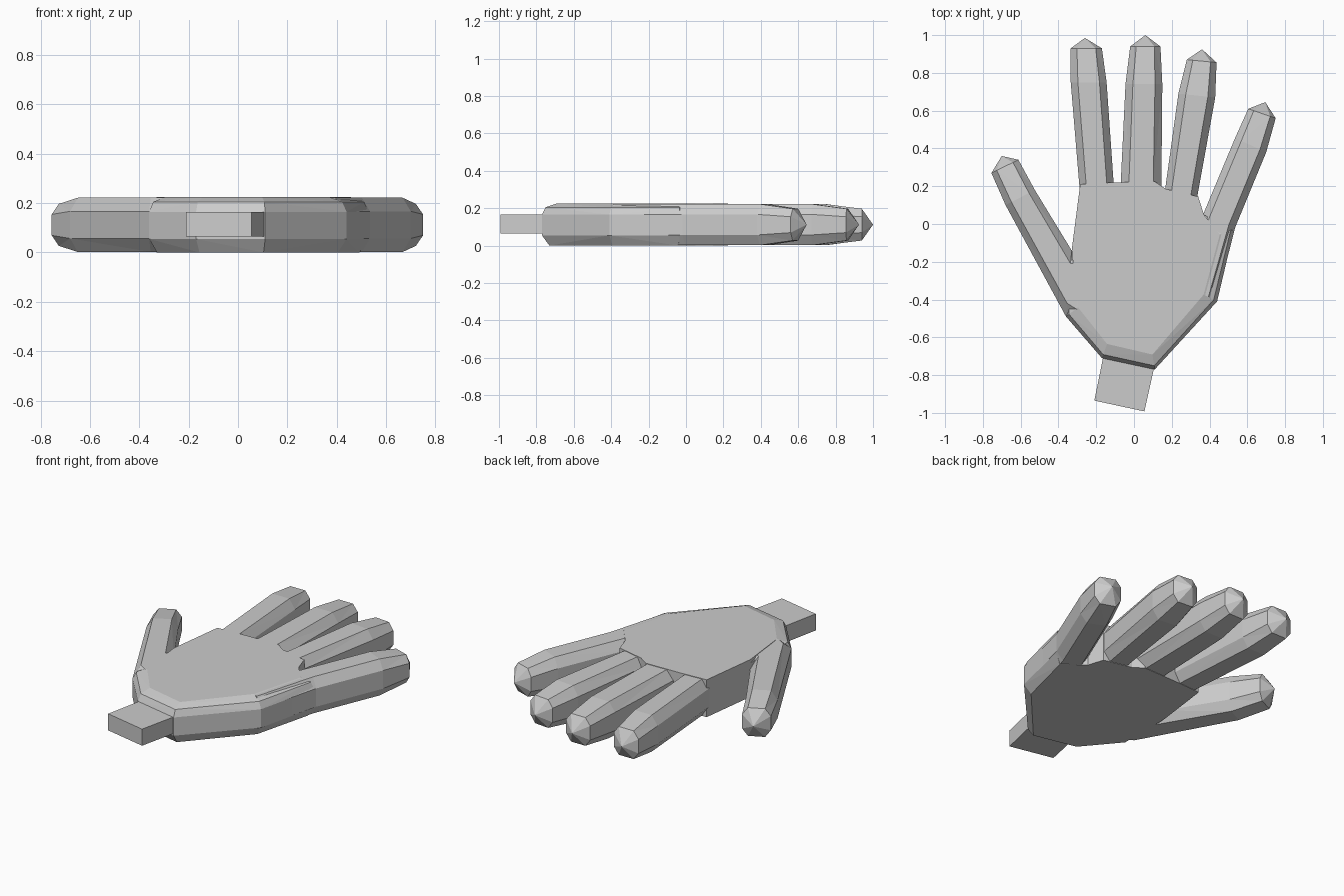
import bpy, bmesh
from mathutils import Vector

if "Cube" in bpy.data.objects:
    bpy.data.objects.remove(bpy.data.objects["Cube"])

MID = 0.112  # mid height of the hand


def finish(name, bm):
    bmesh.ops.recalc_face_normals(bm, faces=bm.faces)
    me = bpy.data.meshes.new(name)
    bm.to_mesh(me)
    bm.free()
    ob = bpy.data.objects.new(name, me)
    bpy.context.collection.objects.link(ob)
    return ob


def loft(name, rings, apex=None):
    """Skin closed rings of points; close with a cap or a pointed tip."""
    bm = bmesh.new()
    loops = [[bm.verts.new(p) for p in r] for r in rings]
    n = len(loops[0])
    for a, b in zip(loops, loops[1:]):
        for i in range(n):
            j = (i + 1) % n
            bm.faces.new((a[i], a[j], b[j], b[i]))
    bm.faces.new(loops[0])
    if apex:
        tip = bm.verts.new(apex)
        for i in range(n):
            bm.faces.new((loops[-1][i], loops[-1][(i + 1) % n], tip))
    else:
        bm.faces.new(loops[-1])
    bmesh.ops.triangulate(bm, faces=[f for f in bm.faces if len(f.verts) == 4])
    return finish(name, bm)


SECTION = [(-1, -.5), (-.6, -1), (.6, -1), (1, -.5),
           (1, .5), (.6, 1), (-.6, 1), (-1, .5)]


def finger(name, pairs, apex):
    """Octagonal tube through (left edge, right edge) pairs, last ring shrinks."""
    rings = []
    for k, (l, r) in enumerate(pairs):
        l, r = Vector(l), Vector(r)
        h = 0.085 if k == len(pairs) - 1 else 0.11
        rings.append([((l + r) / 2 + (r - l) / 2 * u).to_3d() + Vector((0, 0, MID + v * h))
                      for u, v in SECTION])
    return loft(name, rings, (*apex, MID))


# palm: outline points with a flag for the rounded outer rim
outline = [(-.17, -.71, 1), (.11, -.77, 1), (.44, -.41, 1), (.53, -.03, 1),
           (.37, .05, 0), (.34, .145, 0), (.17, .185, 0), (.11, .225, 0),
           (-.11, .22, 0), (-.285, .21, 0), (-.33, -.14, 0), (-.36, -.49, 1)]
centre = Vector((.02, -.2))
layers = [(0, .04), (.055, 0), (.165, 0), (.205, .02), (.225, .08)]
rings = []
for z, inset in layers:
    ring = []
    for x, y, rim in outline:
        p = Vector((x, y))
        p += (centre - p).normalized() * inset * rim
        ring.append((p.x, p.y, z))
    rings.append(ring)
palm = loft("hand", rings)

# fingers and thumb
parts = [
    finger("index_finger", [((-.28, .12), (-.105, .12)), ((-.29, .21), (-.108, .22)),
                            ((-.335, .75), (-.145, .75)), ((-.335, .93), (-.17, .93))], (-.26, .985)),
    finger("middle_finger", [((-.075, .12), (.145, .12)), ((-.07, .22), (.145, .21)),
                             ((-.045, .74), (.15, .74)), ((-.02, .94), (.14, .94))], (.06, 1.0)),
    finger("ring_finger", [((.155, .10), (.32, .05)), ((.165, .185), (.335, .145)),
                           ((.235, .69), (.43, .67)), ((.28, .87), (.437, .855))], (.36, .925)),
    finger("little_finger", [((.22, -.30), (.437, -.408)), ((.37, .06), (.535, -.02)),
                             ((.535, .455), (.70, .38)), ((.605, .61), (.75, .56))], (.695, .645)),
    finger("thumb", [((-.27, -.57), (-.2, -.12)), ((-.36, -.49), (-.33, -.14)),
                     ((-.68, .10), (-.525, .18)), ((-.755, .27), (-.612, .34))], (-.70, .36)),
]

# wrist stub
wrist_plan = [(-.21, -.935), (.055, -.992), (.12, -.70), (-.15, -.64)]
parts.append(loft("wrist", [[(x, y, z) for x, y in wrist_plan] for z in (.065, .165)]))

# merge everything into one skin
bpy.context.view_layer.objects.active = palm
for part in parts:
    mod = palm.modifiers.new("union", 'BOOLEAN')
    mod.operation = 'UNION'
    mod.solver = 'EXACT'
    mod.object = part
    bpy.ops.object.modifier_apply(modifier=mod.name)
    bpy.data.objects.remove(part)
